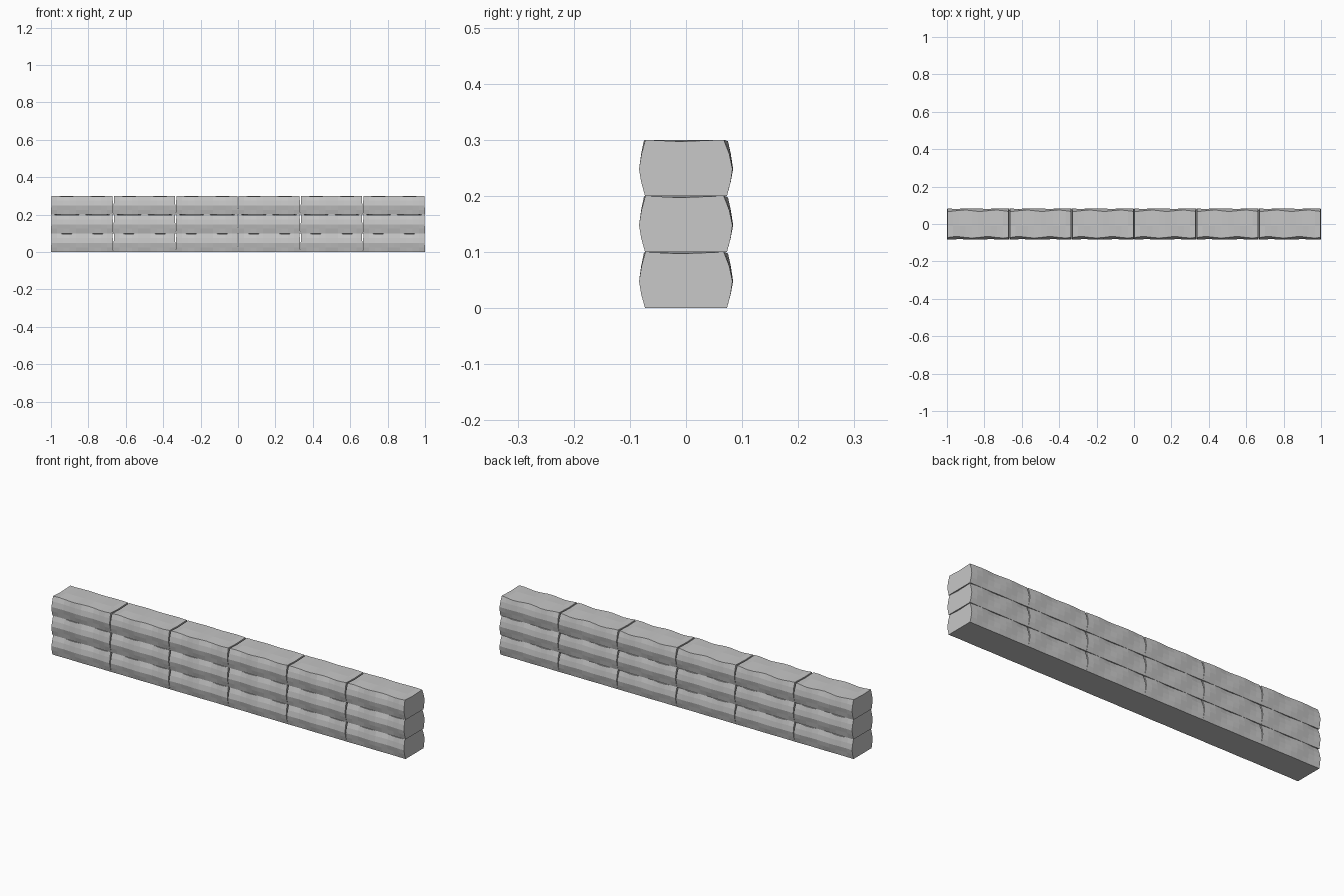
import bpy, bmesh, math

cube = bpy.data.objects.get("Cube")
if cube:
    bpy.data.objects.remove(cube, do_unlink=True)

COLUMNS, ROWS = 6, 3
LENGTH, HEIGHT = 2 / COLUMNS, 0.1
STEPS = 10

stone = bpy.data.materials.new("stone grey")
stone.use_nodes = True
grey = (0.56, 0.56, 0.56, 1)
stone.diffuse_color = grey
stone.node_tree.nodes["Principled BSDF"].inputs["Base Color"].default_value = grey

# Side profile of a block: half depth, height, waviness
PROFILE = [(0.073, 0, 0.001), (0.08, 0.025, 0.004), (0.084, 0.048, 0.003),
           (0.08, 0.075, 0.004), (0.075, HEIGHT, 0.008)]


def ring(t):
    """Cross-section of a block at fraction t of its length."""
    x = (t - 0.5) * LENGTH
    points = []
    for side in (-1, 1):
        half = []
        for i, (depth, z, wave) in enumerate(PROFILE):
            # two uneven bumps along each face, staggered between heights
            phase = 4 * math.pi * t + 0.5 * i * (1 + 0.4 * side)
            y = depth - wave * (0.5 - 0.5 * math.cos(phase))
            top = z == HEIGHT
            dip = 0.003 * math.sin(2 * math.pi * t) ** 2 if top else 0
            worn = 0.004 * z / HEIGHT if t in (0, 1) else 0
            half.append((x - math.copysign(worn, x), side * y, z - dip))
        points += half if side < 0 else half[::-1]
    # shallow hollow along the middle of the top
    worn = 0.004 if t in (0, 1) else 0
    points.insert(len(PROFILE), (x - math.copysign(worn, x), -0.01, HEIGHT - 0.003 * (t in (0, 1))))
    return points


# One rough hewn block
bm = bmesh.new()
rings = [[bm.verts.new(p) for p in ring(k / STEPS)] for k in range(STEPS + 1)]
for a, b in zip(rings, rings[1:]):
    for j in range(len(a)):
        n = (j + 1) % len(a)
        bm.faces.new((a[j], a[n], b[n], b[j]))
bm.faces.new(rings[0])
bm.faces.new(rings[-1])
bmesh.ops.recalc_face_normals(bm, faces=bm.faces)
block = bpy.data.meshes.new("stone_block")
bm.to_mesh(block)
bm.free()
block.materials.append(stone)

# Stack the blocks into a wall
for row in range(ROWS):
    for col in range(COLUMNS):
        obj = bpy.data.objects.new(f"stone_block_row{row + 1}_{col + 1}", block)
        obj.location = ((col + 0.5) * LENGTH - 1, 0, row * HEIGHT)
        bpy.context.collection.objects.link(obj)
